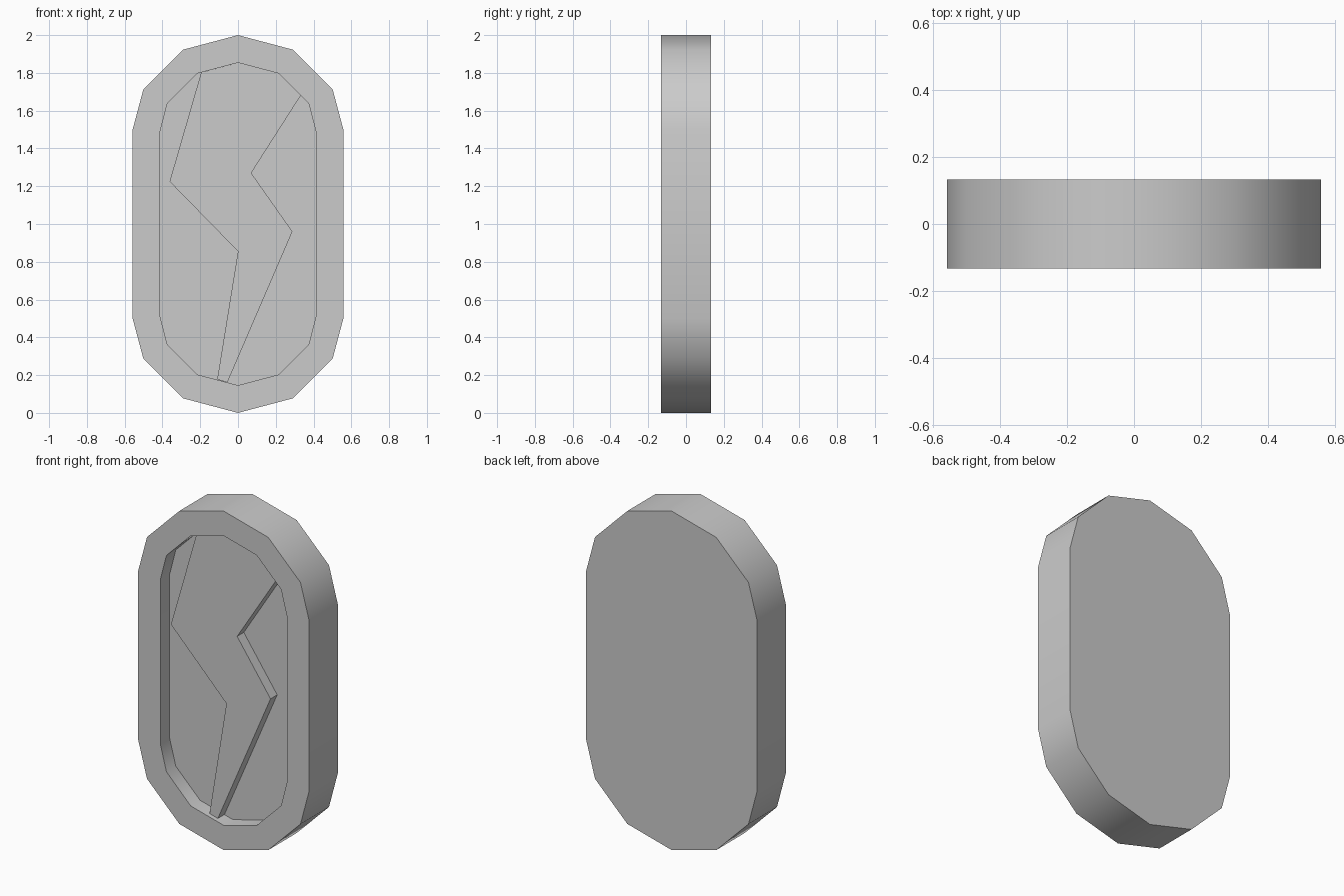
import bpy, bmesh
from math import radians

if "Cube" in bpy.data.objects:
    bpy.data.objects.remove(bpy.data.objects["Cube"])

FRONT, BACK = -0.133, 0.133
FLOOR, BOLT_FACE = -0.046, -0.108


def full_loop(quarter):
    """Mirror a top-right quarter outline (x, z) about x = 0 and z = 1."""
    right = quarter + [(x, 2 - z) for x, z in reversed(quarter)]
    return right + [(-x, z) for x, z in reversed(right[1:-1])]


def finish(bm, name):
    bmesh.ops.recalc_face_normals(bm, faces=bm.faces)
    mesh = bpy.data.meshes.new(name)
    bm.to_mesh(mesh)
    bm.free()
    obj = bpy.data.objects.new(name, mesh)
    bpy.context.collection.objects.link(obj)
    bpy.ops.object.select_all(action='DESELECT')
    obj.select_set(True)
    bpy.context.view_layer.objects.active = obj
    bpy.ops.object.shade_smooth_by_angle(angle=radians(40))
    return obj


def skin(name, loops):
    """Join successive (outline, y) loops with quads and cap both ends."""
    bm = bmesh.new()
    rings = [[bm.verts.new((x, y, z)) for x, z in pts] for pts, y in loops]
    for a, b in zip(rings, rings[1:]):
        n = len(a)
        for i in range(n):
            j = (i + 1) % n
            bm.faces.new((a[i], a[j], b[j], b[i]))
    bm.faces.new(rings[0])
    bm.faces.new(rings[-1])
    return finish(bm, name)


# Oval casing with a raised rim and recessed front panel
outer = full_loop([(0, 2), (0.29, 1.923), (0.501, 1.713), (0.558, 1.5)])
inner = full_loop([(0, 1.854), (0.215, 1.797), (0.374, 1.638), (0.414, 1.484)])
skin("casing", [(outer, BACK), (outer, FRONT), (inner, FRONT), (inner, FLOOR)])

# Raised zigzag, running into the rim at both ends
zigzag = [(-0.195, 1.802), (0, 1.854), (0.215, 1.797), (0.332, 1.68),
          (0.07, 1.27), (0.288, 0.96), (-0.056, 0.162), (-0.11, 0.177),
          (0, 0.855), (-0.362, 1.225)]
skin("zigzag_relief", [(zigzag, FLOOR), (zigzag, BOLT_FACE)])
